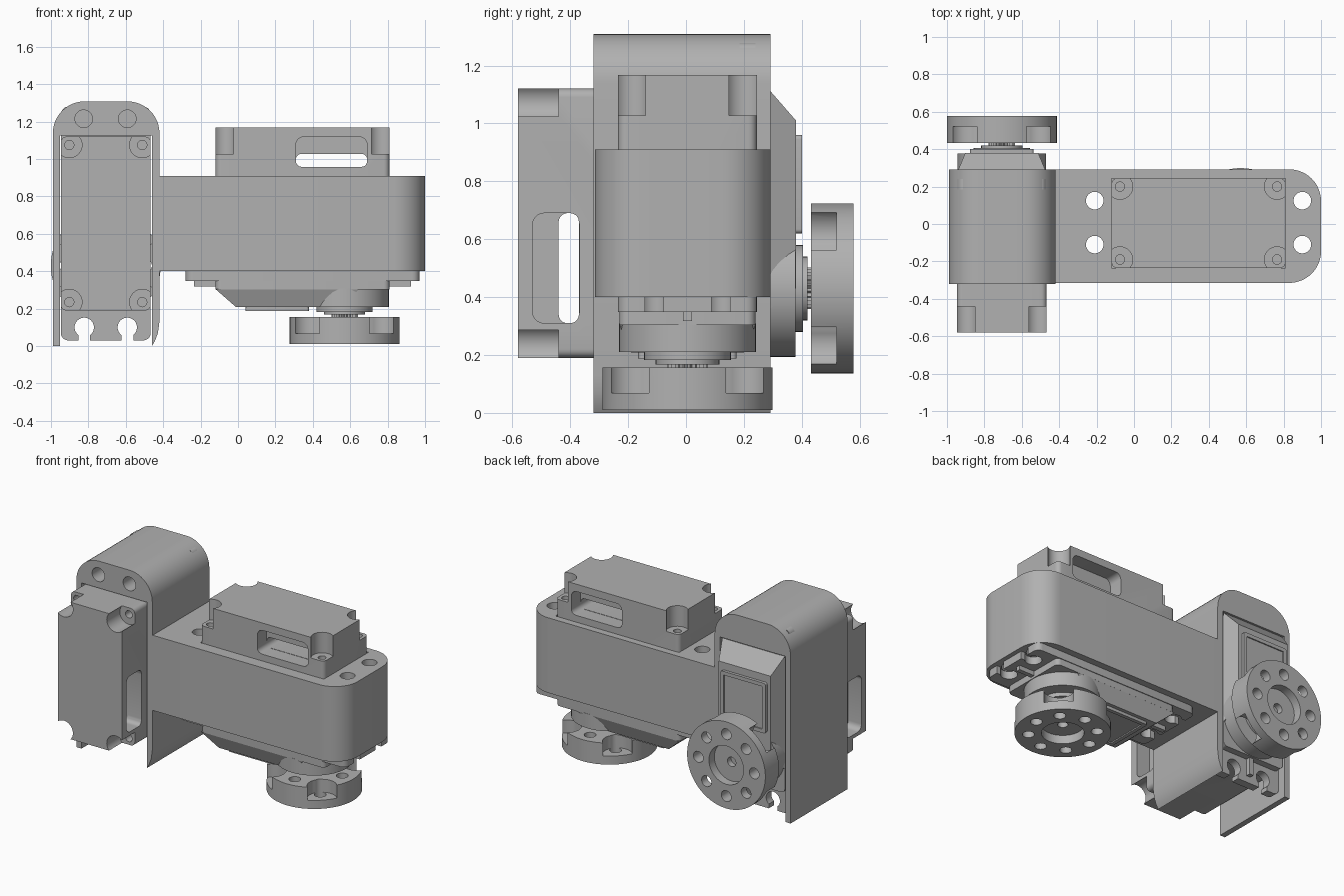
import bpy, bmesh
from math import sin, cos, pi, radians
from mathutils import Matrix, Vector

old = bpy.data.objects.get("Cube")
if old:
    bpy.data.objects.remove(old)

grey = bpy.data.materials.new("plain grey")
grey.use_nodes = True
grey.diffuse_color = (0.44, 0.44, 0.44, 1)
grey.node_tree.nodes["Principled BSDF"].inputs["Base Color"].default_value = grey.diffuse_color
parts = []


def loft(name, lower, upper):
    """Closed solid between two matching loops."""
    bm = bmesh.new()
    a = [bm.verts.new(p) for p in lower]
    b = [bm.verts.new(p) for p in upper]
    bm.faces.new(a)
    bm.faces.new(b)
    for i in range(len(a)):
        j = (i + 1) % len(a)
        bm.faces.new((a[i], a[j], b[j], b[i]))
    bmesh.ops.recalc_face_normals(bm, faces=bm.faces)
    mesh = bpy.data.meshes.new(name)
    bm.to_mesh(mesh)
    bm.free()
    mesh.materials.append(grey)
    obj = bpy.data.objects.new(name, mesh)
    bpy.context.collection.objects.link(obj)
    parts.append(obj)
    return obj


def prism(name, outline, lo, hi, axis="z"):
    """Extrude a 2D outline along z, or an x-z outline along y."""
    place = (lambda p, t: (p[0], p[1], t)) if axis == "z" else (lambda p, t: (p[0], t, p[1]))
    return loft(name, [place(p, lo) for p in outline], [place(p, hi) for p in outline])


def arc(x, y, r, start, end, n):
    return [(x + r * cos(radians(start + (end - start) * i / n)),
             y + r * sin(radians(start + (end - start) * i / n))) for i in range(n + 1)]


def circle(x, y, r, n=32):
    return arc(x, y, r, 0, 360, n)[:-1]


def rect(x0, y0, x1, y1, r=0, n=5):
    if not r:
        return [(x0, y0), (x1, y0), (x1, y1), (x0, y1)]
    return (arc(x1 - r, y1 - r, r, 0, 90, n) + arc(x0 + r, y1 - r, r, 90, 180, n)
            + arc(x0 + r, y0 + r, r, 180, 270, n) + arc(x1 - r, y0 + r, r, 270, 360, n))


def cut(obj, cutters):
    """Subtract each cutter, then remove it."""
    for c in cutters:
        mod = obj.modifiers.new("cut", "BOOLEAN")
        mod.operation = "DIFFERENCE"
        mod.solver = "EXACT"
        mod.object = c
        graph = bpy.context.evaluated_depsgraph_get()
        mesh = bpy.data.meshes.new_from_object(obj.evaluated_get(graph))
        obj.modifiers.clear()
        obj.data = mesh
        parts.remove(c)
        bpy.data.objects.remove(c)


def build_servo(prefix, matrix):
    """Servo along local z: back cover at 0, output disc at the far end."""
    first = len(parts)
    signs = [(a, b) for a in (-1, 1) for b in (-1, 1)]

    # Case with scalloped screw corners and a cable window
    case = prism(prefix + "_case", rect(-.465, -.24, .465, .24, .03), 0, .77)
    tools = []
    for a, b in signs:
        tools.append(prism("cutter", circle(a * .42, b * .195, .068), -.1, .14))
        tools.append(prism("cutter", circle(a * .42, b * .195, .025, 16), .1, .2))
    tools.append(prism("cutter", rect(-.035, .14, .345, .21, .03), -.4, .4, "y"))
    for b in (-1, 1):
        lo, hi = sorted((b * .14, b * .4))
        tools.append(prism("cutter", rect(-.035, .05, .345, .212, .04), lo, hi, "y"))
    cut(case, tools)

    # Mounting flange with open screw slots and stiffening ribs
    flange = prism(prefix + "_flange", rect(-.625, -.24, .625, .24, .04), .765, .82)
    tools = []
    for a, b in signs:
        tools.append(prism("cutter", circle(a * .555, b * .115, .052, 24), .7, .9))
        x0, x1 = sorted((a * .56, a * .7))
        tools.append(prism("cutter", rect(x0, b * .115 - .032, x1, b * .115 + .032), .7, .9))
    cut(flange, tools)
    for a, side in ((-1, "rear"), (1, "front")):
        x0, x1 = sorted((a * .45, a * .58))
        prism(prefix + "_" + side + "_rib", rect(x0, -.015, x1, .015), .81, .85)

    # Gear cover: straight skirt, sloped top, round gearbox and label plate
    prism(prefix + "_cover_skirt", rect(-.465, -.235, .465, .235, .03), .81, .865)
    base, top = rect(-.465, -.235, .3, .235), rect(-.355, -.195, .225, .195)
    loft(prefix + "_cover_slope", [(x, y, .864) for x, y in base], [(x, y, .96) for x, y in top])
    prism(prefix + "_gearbox", circle(.225, 0, .237, 48), .86, .958)
    plate = prism(prefix + "_label_plate", rect(-.305, -.17, .035, .17, .015), .95, .98)
    cut(plate, [prism("cutter", rect(-.28, -.145, .01, .145), .972, 1)])
    prism(prefix + "_bearing_ring", circle(.225, 0, .15, 40), .95, .985)
    prism(prefix + "_bearing_cap", circle(.225, 0, .11, 40), .98, 1.0)

    # Toothed output shaft
    teeth = [(.225 + r * cos(pi * i / 24), r * sin(pi * i / 24))
             for i in range(48) for r in [.072 if i % 2 else .062]]
    prism(prefix + "_output_shaft", teeth, .98, 1.03)

    # Output disc with centre recess, bolt circle and back pockets
    disc = prism(prefix + "_output_disc", circle(.225, 0, .294, 64), 1.012, 1.158)
    tools = [prism("cutter", circle(.225, 0, .13, 40), 1.1, 1.2),
             prism("cutter", circle(.225, 0, .032, 20), 1.06, 1.3)]
    for i in range(8):
        c, s = cos(i * pi / 4), sin(i * pi / 4)
        tools.append(prism("cutter", circle(.225 + .21 * c, .21 * s, .037, 20), .98, 1.2))
        if i % 2:
            tools.append(prism("cutter", circle(.225 + .27 * c, .27 * s, .092), .98, 1.1))
    cut(disc, tools)

    for obj in parts[first:]:
        obj.data.transform(matrix)


def frame(x, y, z, origin):
    m = Matrix((Vector(x), Vector(y), Vector(z))).transposed().to_4x4()
    return Matrix.Translation(origin) @ m


build_servo("level_servo", frame((1, 0, 0), (0, -1, 0), (0, 0, -1), (.345, .005, 1.168)))
build_servo("upright_servo", frame((0, 0, -1), (-1, 0, 0), (0, 1, 0), (-.707, -.58, .655)))

# Level bracket: block with a rounded outer end and four bolt holes
r = .17
outline = [(-.43, .292), (-.43, -.315)] + arc(1 - r, -.315 + r, r, -90, 0, 12) \
    + arc(1 - r, .292 - r, r, 0, 90, 12)
level = prism("level_bracket", outline, .4, .91)
cut(level, [prism("cutter", circle(x, y, .047), .3, 1)
            for x in (-.21, .9) for y in (-.11, .125)])
# Pocket that holds the level servo
cut(level, [prism("cutter", rect(-.119, -.234, .809, .244), .3, 1)])

# Upright bracket: arched top over two side walls, one with a rounded foot
outline = [(-.99, 0), (-.952, 0), (-.952, 1.125), (-.46, 1.125), (-.46, 0),
           (-.445, .025), (-.428, .07), (-.42, .13)]
outline += arc(-.42 - r, 1.308 - r, r, 0, 90, 12) + arc(-.99 + r, 1.308 - r, r, 90, 180, 12)
upright = prism("upright_bracket", outline, -.32, .292, "y")
cut(upright, [prism("cutter", circle(x, 1.215, .047), -.4, .17, "y") for x in (-.825, -.592)])

# Smooth curved faces while keeping edges sharp
bpy.ops.object.select_all(action="DESELECT")
for obj in parts:
    obj.select_set(True)
bpy.context.view_layer.objects.active = parts[0]
bpy.ops.object.shade_smooth_by_angle(angle=radians(30))
